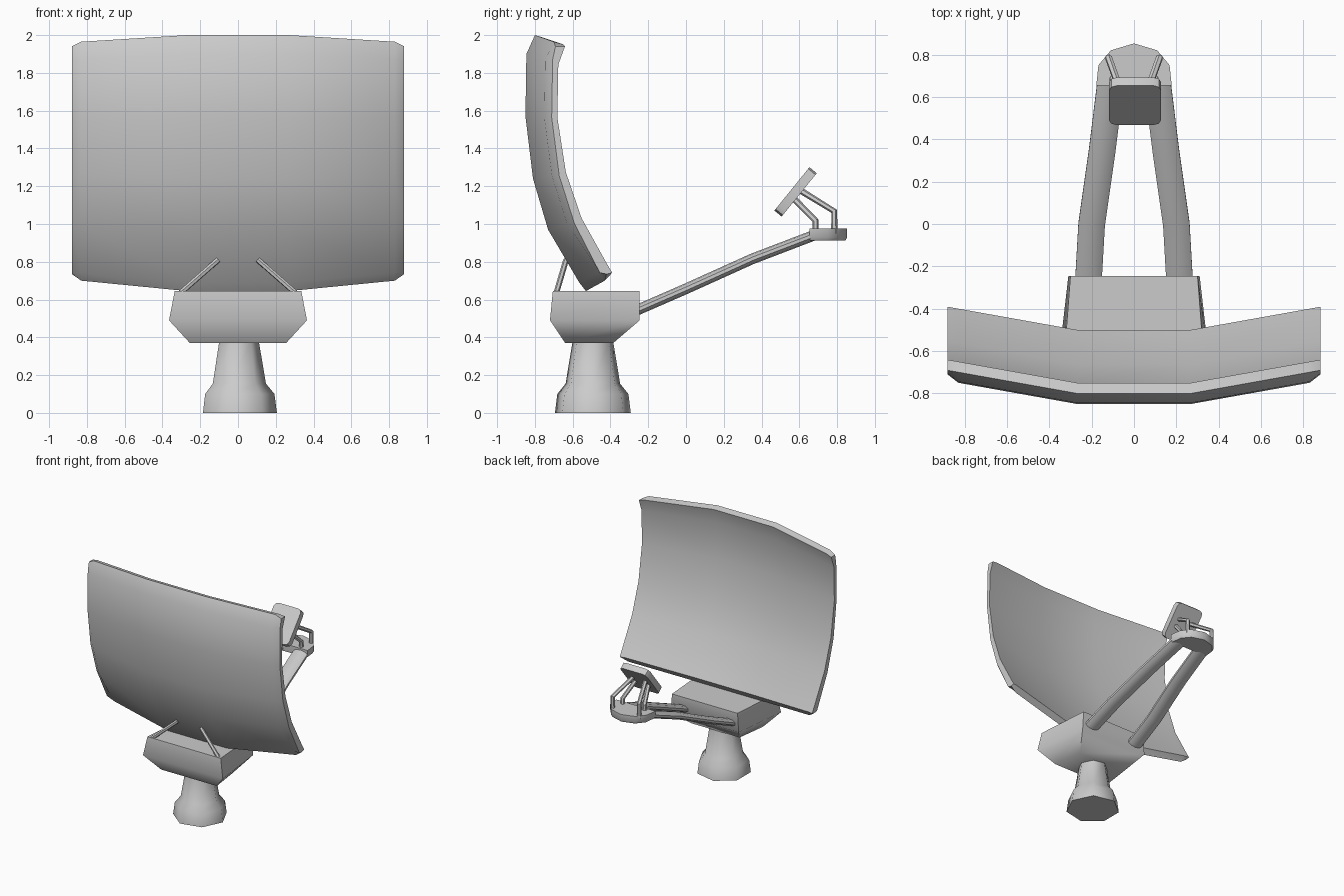
import bpy, bmesh
from math import cos, sin, pi, radians
from mathutils import Vector

if "Cube" in bpy.data.objects:
    bpy.data.objects.remove(bpy.data.objects["Cube"])


def loft(name, rings, strip_caps=False, angle=40):
    """Skin a list of equal-length closed rings and cap both ends."""
    bm = bmesh.new()
    vs = [[bm.verts.new(p) for p in r] for r in rings]
    n = len(rings[0])
    for a, b in zip(vs, vs[1:]):
        for i in range(n):
            j = (i + 1) % n
            bm.faces.new((a[i], a[j], b[j], b[i]))
    for r in (vs[0], vs[-1]):
        if strip_caps:
            for i in range(n // 2 - 1):
                bm.faces.new((r[i], r[i + 1], r[n - 2 - i], r[n - 1 - i]))
        else:
            bm.faces.new(r)
    bmesh.ops.recalc_face_normals(bm, faces=bm.faces)
    me = bpy.data.meshes.new(name)
    bm.to_mesh(me)
    bm.free()
    ob = bpy.data.objects.new(name, me)
    bpy.context.collection.objects.link(ob)
    smooth(ob, angle)
    return ob


def smooth(ob, angle):
    bpy.ops.object.select_all(action='DESELECT')
    ob.select_set(True)
    bpy.context.view_layer.objects.active = ob
    bpy.ops.object.shade_smooth_by_angle(angle=radians(angle))


def tube(name, path, rx, rz, n):
    """Sweep an ellipse along a path, then build its mirror twin."""
    for side, tag in ((1, "right"), (-1, "left")):
        pts = [Vector((x * side, y, z)) for x, y, z in path]
        rings = []
        for i, p in enumerate(pts):
            t = Vector()
            if i > 0:
                t += (p - pts[i - 1]).normalized()
            if i < len(pts) - 1:
                t += (pts[i + 1] - p).normalized()
            t.normalize()
            u = Vector((1, 0, 0))
            u = (u - t * u.dot(t)).normalized()
            v = t.cross(u)
            rings.append([p + u * rx * cos(a) + v * rz * sin(a)
                          for a in [2 * pi * (k + .5) / n for k in range(n)]])
        loft(f"{name}_{tag}", rings)


# Pedestal: seven-sided turned post
loft("pedestal", [[(r * cos(2 * pi * k / 7), -.493 + r * sin(2 * pi * k / 7), z)
                   for k in range(7)]
                  for r, z in ((.206, 0), (.193, .1), (.148, .155), (.11, .38))], angle=55)

# Housing: tapered box with wide waist (z, rear x, rear y, front x, front y)
loft("housing", [[(-rx, ry, z), (rx, ry, z), (fx, fy, z), (-fx, fy, z)]
                 for z, rx, ry, fx, fy in ((.37, .255, -.64, .22, -.385),
                                           (.49, .365, -.72, .31, -.245),
                                           (.645, .335, -.705, .30, -.245))], angle=50)

# Dish: one vertical section (y, z), bent back-to-front across the width
back = [(-.80, 2.0), (-.845, 1.9), (-.85, 1.57), (-.81, 1.24),
        (-.73, .97), (-.565, .69), (-.53, .645)]
front = [(-.75, 1.985), (-.785, 1.87), (-.79, 1.57), (-.745, 1.26),
         (-.662, 1.0), (-.53, .745), (-.50, .69)]


def dish_column(x):
    t = max(0, (abs(x) - .27) / .56)
    edge = abs(x) > .85
    out = []
    for prof, push in ((back, .03), (front[::-1], 0)):
        for y, z in prof:
            f = (z - .645) / 1.355
            z2 = z + min(t, 1) * (.055 * (1 - f) - .035 * f)
            y2 = y + .1 * t
            if edge:
                y2 += push if .7 < z < 1.95 else 0
                z2 = min(1.94, max(.735, z2))
            out.append((x, y2, z2))
    return out


loft("dish", [dish_column(x) for x in (-.88, -.83, -.27, .27, .83, .88)],
     strip_caps=True, angle=50)

# Braces from housing to the back of the dish
tube("dish_brace", [(.31, -.688, .63), (.105, -.635, .81)], .015, .015, 6)

# Feed arms: flattened curved tubes
tube("feed_arm", [(.216, -.28, .535), (.2, 0, .657), (.15, .35, .815), (.108, .69, .945)],
     .066, .028, 10)

# Feed plate: rounded fan with a slightly drawn-in underside
fan = [(-.178, .655), (-.168, .75), (-.11, .82), (0, .853), (.11, .82), (.168, .75), (.178, .655)]
loft("feed_plate", [[(x * s, .7 + (y - .7) * s, z) for x, y in fan]
                    for s, z in ((.94, .912), (1, .93), (1, .975))])

# Bent struts carrying the small reflector
tube("rear_strut", [(.12, .785, .95), (.12, .785, 1.067), (.055, .605, 1.178)], .017, .017, 6)
tube("front_strut", [(.1, .685, .95), (.1, .685, 1.018), (.06, .575, 1.13)], .017, .017, 6)

# Small reflector: tilted slab with clipped corners
bpy.ops.mesh.primitive_cube_add(size=1)
ob = bpy.context.object
ob.name = "sub_reflector"
bm = bmesh.new()
bm.from_mesh(ob.data)
bmesh.ops.scale(bm, vec=(.245, .295, .05), verts=bm.verts)
corners = [e for e in bm.edges if abs(e.verts[0].co.z - e.verts[1].co.z) > .01]
bmesh.ops.bevel(bm, geom=corners, offset=.035, segments=2, profile=.5, affect='EDGES')
bm.to_mesh(ob.data)
bm.free()
ob.location = (.005, .58, 1.17)
ob.rotation_euler = (radians(51), 0, 0)
smooth(ob, 40)
